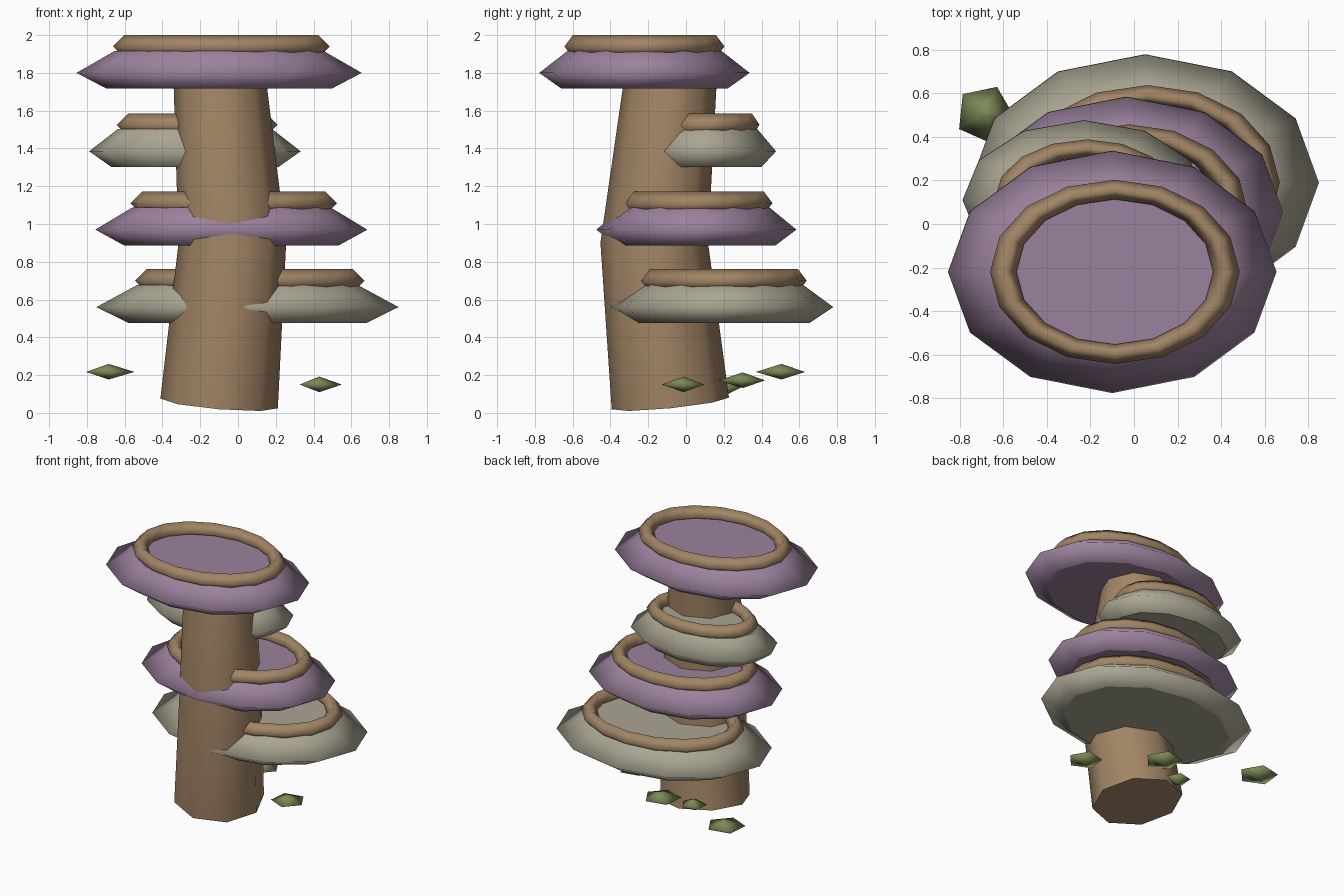
import bpy
import bmesh
from math import cos, sin, tau, radians
from mathutils import Matrix, Vector

cube = bpy.data.objects.get("Cube")
if cube:
    bpy.data.objects.remove(cube, do_unlink=True)


def material(name, rgb):
    m = bpy.data.materials.new(name)
    m.use_nodes = True
    m.diffuse_color = (*rgb, 1)
    m.node_tree.nodes["Principled BSDF"].inputs["Base Color"].default_value = (*rgb, 1)
    return m


BARK = material("bark brown", (0.36, 0.235, 0.13))
LILAC = material("dusty lilac", (0.33, 0.225, 0.34))
STONE = material("pale grey green", (0.40, 0.38, 0.29))
MOSS = material("moss green", (0.20, 0.25, 0.09))


def circle(n, radius=1, z=0, turn=0):
    return [Vector((radius * cos(turn + tau * i / n), radius * sin(turn + tau * i / n), z))
            for i in range(n)]


def skin(name, loops, mat, closed=False, sharp_ends=True):
    """Bridge equal loops of points; cap the ends, or join last to first."""
    bm = bmesh.new()
    rows = [[bm.verts.new(p) for p in loop] for loop in loops]
    n = len(rows[0])
    pairs = list(zip(rows, rows[1:] + rows[:1])) if closed else list(zip(rows, rows[1:]))
    for a, b in pairs:
        for i in range(n):
            j = (i + 1) % n
            bm.faces.new((a[i], a[j], b[j], b[i]))
    ends = []
    if not closed:
        ends = [bm.faces.new(rows[0][::-1]), bm.faces.new(rows[-1])]
    bmesh.ops.remove_doubles(bm, verts=bm.verts, dist=0.0001)
    bmesh.ops.recalc_face_normals(bm, faces=bm.faces)
    for f in bm.faces:
        f.smooth = True
    if sharp_ends:
        for f in ends:
            for e in f.edges:
                e.smooth = False
    mesh = bpy.data.meshes.new(name)
    bm.to_mesh(mesh)
    bm.free()
    mesh.materials.append(mat)
    obj = bpy.data.objects.new(name, mesh)
    bpy.context.collection.objects.link(obj)
    return obj


# Bent trunk: octagonal sections square to the direction of growth
path = [Vector((-0.10, -0.083, 0.05)), Vector((-0.03, -0.168, 0.9)), Vector((-0.10, -0.078, 1.8))]
sections = []
for i, (p, r) in enumerate(zip(path, (0.312, 0.285, 0.243))):
    along = path[min(i + 1, 2)] - path[max(i - 1, 0)]
    tilt = Vector((0, 0, 1)).rotation_difference(along)
    sections.append([p + tilt @ v for v in circle(8, r)])
skin("trunk", sections, BARK)

# Shelf caps, each with a raised ring: centre x, y, rim height, radii x, y
shelves = [
    ("lowest", 0.05, 0.19, 0.56, 0.80, 0.59, STONE),
    ("lower", -0.035, 0.055, 0.97, 0.72, 0.53, LILAC),
    ("upper", -0.228, 0.11, 1.385, 0.56, 0.367, STONE),
    ("top", -0.10, -0.22, 1.80, 0.755, 0.557, LILAC),
]
for name, x, y, z, rx, ry, mat in shelves:
    squash = Matrix.Diagonal((rx, ry, 1))
    cap = skin(name + "_cap",
               [[squash @ v for v in circle(12, r, h)]
                for r, h in ((0.79, -0.083), (1, 0), (0.73, 0.117))], mat)
    cap.location = (x, y, z)
    # Diamond-section ring resting on the cap
    w = 0.061
    major = rx * 0.76 - w
    squash = Matrix.Diagonal((1, ry / rx, 1))
    ring = skin(name + "_ring",
                [[squash @ v for v in circle(16, major + w * cos(a), w * sin(a))]
                 for a in (0, tau / 4, tau / 2, tau * 3 / 4)], BARK, closed=True)
    ring.location = (x + 0.012, y, z + 0.14)

# Small five-sided moss tufts around the base
tufts = [(-0.685, 0.505, 0.217, 0.137), (0.43, -0.012, 0.15, 0.12),
         (-0.01, 0.30, 0.172, 0.13), (-0.21, 0.21, 0.135, 0.09)]
for i, (x, y, z, r) in enumerate(tufts):
    tuft = skin("moss_tuft_%d" % (i + 1),
                [circle(5, 0.001, -0.04), circle(5, r, 0, radians(-6)), circle(5, 0.001, 0.042)],
                MOSS, sharp_ends=False)
    tuft.location = (x, y, z)
